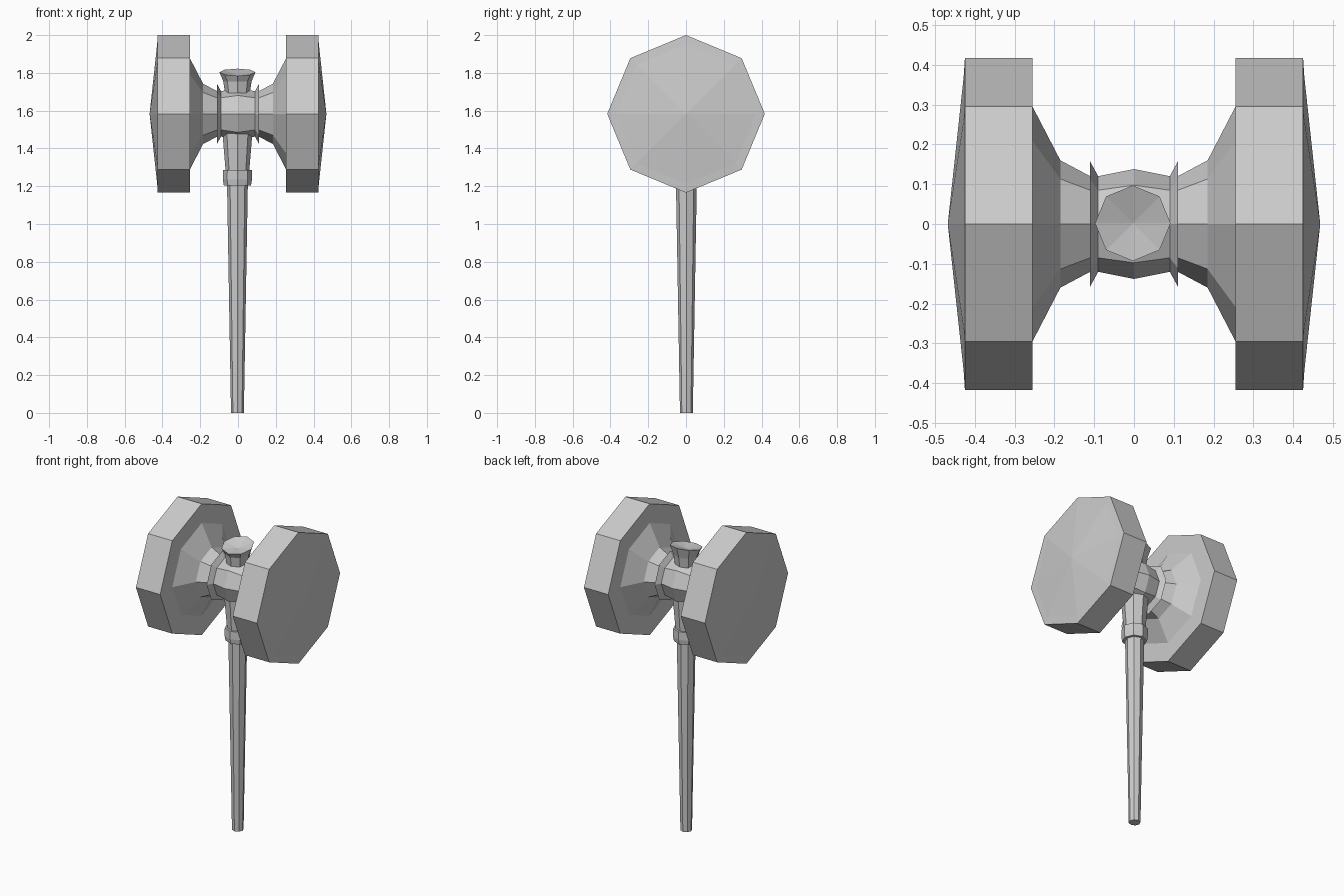
import bpy, bmesh, math
from mathutils import Matrix

if "Cube" in bpy.data.objects:
    bpy.data.objects.remove(bpy.data.objects["Cube"])

SIDES = 8


def lathe(name, profile, matrix):
    """Eight-sided turned part from (height, radius) points; zero radius makes a tip."""
    bm = bmesh.new()
    rings = []
    for h, r in profile:
        n = SIDES if r > 0 else 1
        rings.append([bm.verts.new((r * math.cos(i * math.tau / SIDES),
                                    r * math.sin(i * math.tau / SIDES), h))
                      for i in range(n)])
    for a, b in zip(rings, rings[1:]):
        for i in range(SIDES):
            j = (i + 1) % SIDES
            loop = [a[i % len(a)], a[j % len(a)], b[j % len(b)], b[i % len(b)]]
            bm.faces.new(list(dict.fromkeys(loop)))
    bm.transform(matrix)
    bmesh.ops.recalc_face_normals(bm, faces=bm.faces)
    mesh = bpy.data.meshes.new(name)
    bm.to_mesh(mesh)
    bm.free()
    obj = bpy.data.objects.new(name, mesh)
    bpy.context.collection.objects.link(obj)
    return obj


# Hammer head: one half profile mirrored along x, from the waist to the striking face
half = [(0.09, 0.12), (0.11, 0.157), (0.11, 0.12), (0.185, 0.16), (0.255, 0.295),
        (0.255, 0.417), (0.425, 0.417), (0.428, 0.37), (0.468, 0)]
head = [(-x, r) for x, r in reversed(half)] + [(0, 0.138)] + half
lathe("hammer_head", head,
      Matrix.Translation((0, 0, 1.583)) @ Matrix.Rotation(math.pi / 2, 4, 'Y'))

# Tapered handle with a raised collar, running up into the head
shaft_place = Matrix.Translation((-0.003, 0.002, 0))
lathe("handle", [(0, 0), (0, 0.034), (1.205, 0.055), (1.205, 0.072), (1.235, 0.077),
                 (1.285, 0.076), (1.285, 0.063), (1.48, 0.079), (1.55, 0.079), (1.55, 0)],
      shaft_place)

# Flared end of the handle above the head, with a dished and slightly tilted top
tip = lathe("handle_tip", [(1.6, 0), (1.6, 0.064), (1.69, 0.065), (1.755, 0.075),
                           (1.803, 0.095), (1.785, 0)], shaft_place)
for v in tip.data.vertices:
    if v.co.z > 1.77:
        v.co.z += 0.2 * v.co.y
